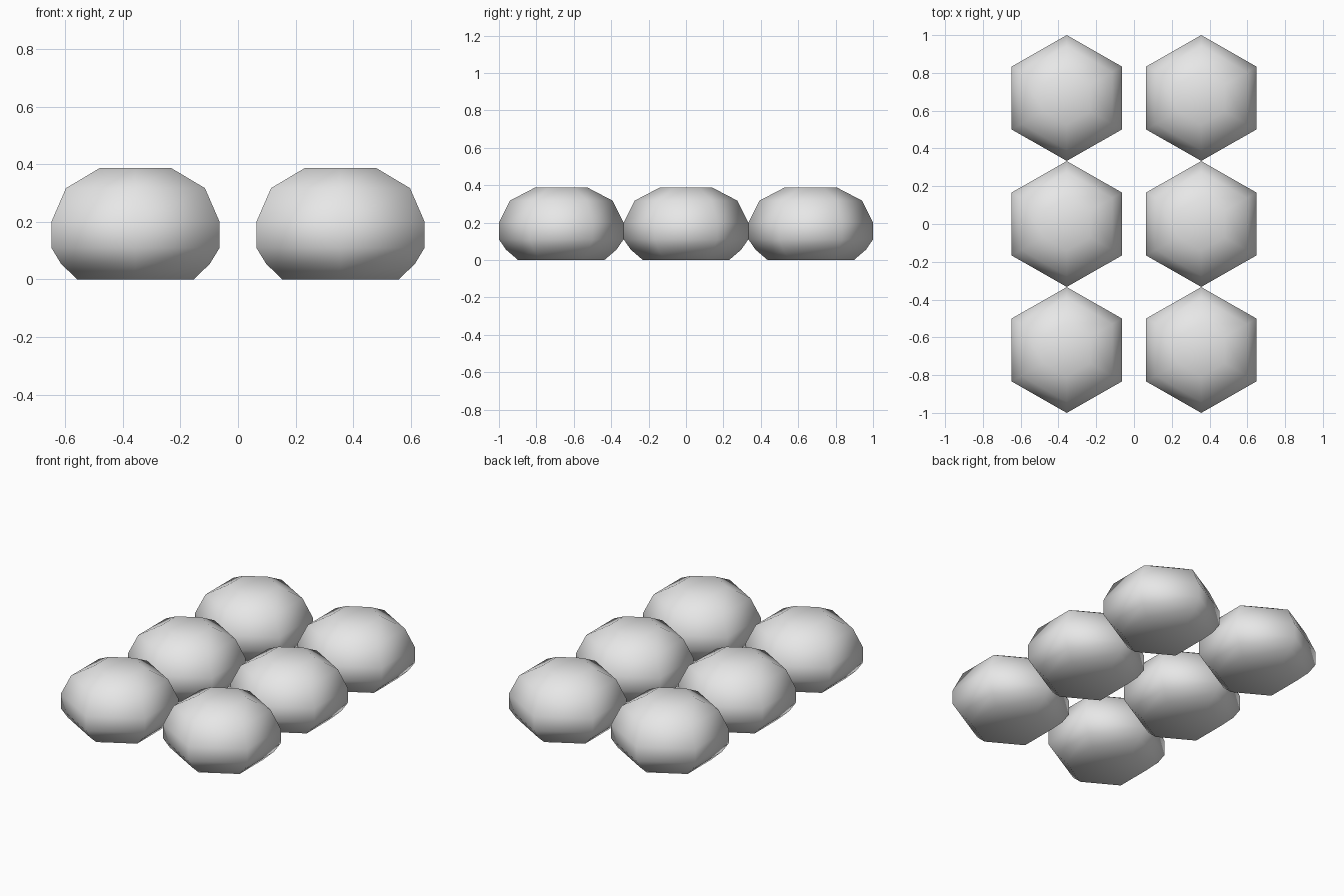
import bpy
import bmesh
from math import cos, sin, pi

cube = bpy.data.objects.get("Cube")
if cube:
    bpy.data.objects.remove(cube, do_unlink=True)

# Plain grey colour
GREY = (0.8, 0.8, 0.8, 1.0)
grey = bpy.data.materials.new("plain_grey")
grey.use_nodes = True
grey.diffuse_color = GREY
for node in grey.node_tree.nodes:
    if node.type == "BSDF_PRINCIPLED":
        node.inputs["Base Color"].default_value = GREY

# Rounded six-sided pebble: (radius, height) from the base to the crown
SIDES = 6
STRETCH_X = 1.013
PROFILE = [(0.231, 0), (0.295, 0.055), (0.333, 0.11),
           (0.333, 0.2), (0.275, 0.317), (0.141, 0.387)]


def pebble_mesh():
    bm = bmesh.new()
    rings = []
    for radius, z in PROFILE:
        angles = [pi / 2 + 2 * pi * i / SIDES for i in range(SIDES)]
        rings.append([bm.verts.new((radius * cos(a) * STRETCH_X, radius * sin(a), z))
                      for a in angles])
    base = bm.verts.new((0, 0, PROFILE[0][1]))
    crown = bm.verts.new((0, 0, PROFILE[-1][1]))
    for i in range(SIDES):
        j = (i + 1) % SIDES
        for low, high in zip(rings, rings[1:]):
            bm.faces.new((low[i], low[j], high[j], high[i]))
        bm.faces.new((rings[0][j], rings[0][i], base))
        bm.faces.new((rings[-1][i], rings[-1][j], crown))
    for face in bm.faces:
        face.smooth = True
    mesh = bpy.data.meshes.new("pebble")
    bm.to_mesh(mesh)
    bm.free()
    mesh.materials.append(grey)
    return mesh


# Two columns of three pebbles
mesh = pebble_mesh()
for side, x in (("right", -0.356), ("left", 0.356)):
    for row, y in (("front", -0.667), ("middle", 0), ("back", 0.667)):
        pebble = bpy.data.objects.new(f"{row}_{side}_pebble", mesh)
        pebble.location = (x, y, 0)
        bpy.context.collection.objects.link(pebble)
